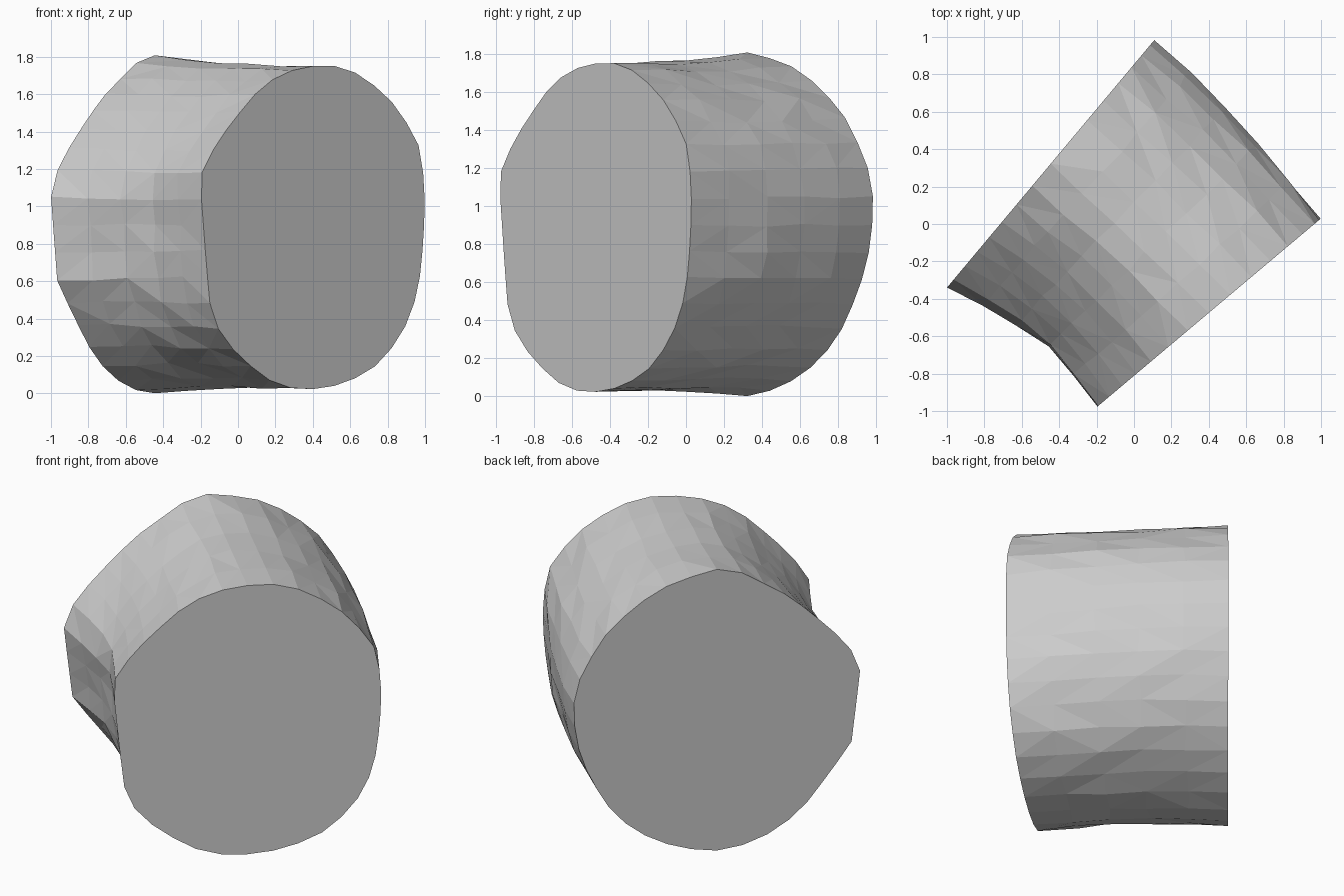
import bpy, bmesh, math, random
from mathutils import Vector

if "Cube" in bpy.data.objects:
    bpy.data.objects.remove(bpy.data.objects["Cube"])

random.seed(4)
SIDES, RINGS = 36, 6

# Cap outlines as (distance axis, z): front cap measured in x, back cap in y
FRONT = [(0.44, 1.755), (0.55, 1.75), (0.66, 1.70), (0.80, 1.59), (0.90, 1.45),
         (0.965, 1.33), (0.99, 1.18), (1.0, 1.0), (0.99, 0.8), (0.97, 0.6),
         (0.93, 0.43), (0.87, 0.31), (0.77, 0.17), (0.65, 0.09), (0.50, 0.035),
         (0.37, 0.02), (0.28, 0.03), (0.17, 0.07), (0.05, 0.16), (-0.07, 0.28),
         (-0.145, 0.42), (-0.17, 0.7), (-0.20, 1.1), (-0.19, 1.2), (-0.1, 1.36),
         (0.0, 1.49), (0.1, 1.61), (0.2, 1.69), (0.32, 1.74)]
BACK = [(0.33, 1.81), (0.43, 1.78), (0.53, 1.75), (0.70, 1.63), (0.83, 1.47),
        (0.93, 1.27), (0.975, 1.12), (0.98, 1.0), (0.97, 0.83), (0.94, 0.67),
        (0.88, 0.5), (0.80, 0.32), (0.70, 0.19), (0.60, 0.11), (0.50, 0.05),
        (0.35, 0.0), (0.23, 0.005), (0.04, 0.09), (-0.08, 0.22), (-0.20, 0.42),
        (-0.30, 0.6), (-0.34, 1.05), (-0.29, 1.22), (-0.22, 1.32), (-0.10, 1.48),
        (0.006, 1.6), (0.23, 1.79)]


def cap_ring(outline, start, end):
    """Place an outline on the vertical cut plane start-end, resampled by angle."""
    lo, hi = min(p[0] for p in outline), max(p[0] for p in outline)
    a, d = Vector(start), Vector(end) - Vector(start)
    length = d.length
    pts = [Vector(((u - lo) / (hi - lo) * length, z)) for u, z in outline]
    centre = Vector((length / 2, 0.9))
    ring = []
    for i in range(SIDES):
        t = math.tau * i / SIDES
        ray = Vector((math.cos(t), math.sin(t)))
        for p, q in zip(pts, pts[1:] + pts[:1]):
            e, w = q - p, p - centre
            den = ray.cross(e)
            if abs(den) < 1e-9:
                continue
            r, k = w.cross(e) / den, w.cross(ray) / den
            if r > 0 and -1e-6 <= k <= 1 + 1e-6:
                hit = centre + ray * r
                xy = a + d * (hit.x / length)
                ring.append(Vector((xy.x, xy.y, hit.y)))
                break
    return ring


front = cap_ring(FRONT, (-0.20, -0.98), (1.0, 0.03))
back = cap_ring(BACK, (-1.0, -0.34), (0.11, 0.985))

# Bark: rings between the caps, bent sideways, hollow on the left flank
bend = Vector((0.68, 0.73, 0))
bm = bmesh.new()
rings = []
for j in range(RINGS):
    t = j / (RINGS - 1)
    arch = math.sin(math.pi * t)
    ring = []
    for i in range(SIDES):
        side = math.cos(math.tau * i / SIDES)
        shift = 0.035 * max(side, 0) + 0.085 * max(-side, 0)
        co = front[i].lerp(back[i], t) + bend * shift * arch
        co.z -= 0.012 * arch * math.sin(math.tau * i / SIDES)
        if 0 < j < RINGS - 1:
            co += Vector([random.uniform(-0.009, 0.009) for _ in range(3)])
            co.z = max(co.z, 0.004)
        ring.append(bm.verts.new(co))
    rings.append(ring)

for lower, upper in zip(rings, rings[1:]):
    for i in range(SIDES):
        k = (i + 1) % SIDES
        bm.faces.new((lower[i], lower[k], upper[k], upper[i]))
bmesh.ops.triangulate(bm, faces=bm.faces[:])

# Flat sawn ends
bm.faces.new(rings[0])
bm.faces.new(rings[-1])
bmesh.ops.recalc_face_normals(bm, faces=bm.faces[:])

mesh = bpy.data.meshes.new("log_chunk")
bm.to_mesh(mesh)
bm.free()
bpy.context.collection.objects.link(bpy.data.objects.new("log_chunk", mesh))
